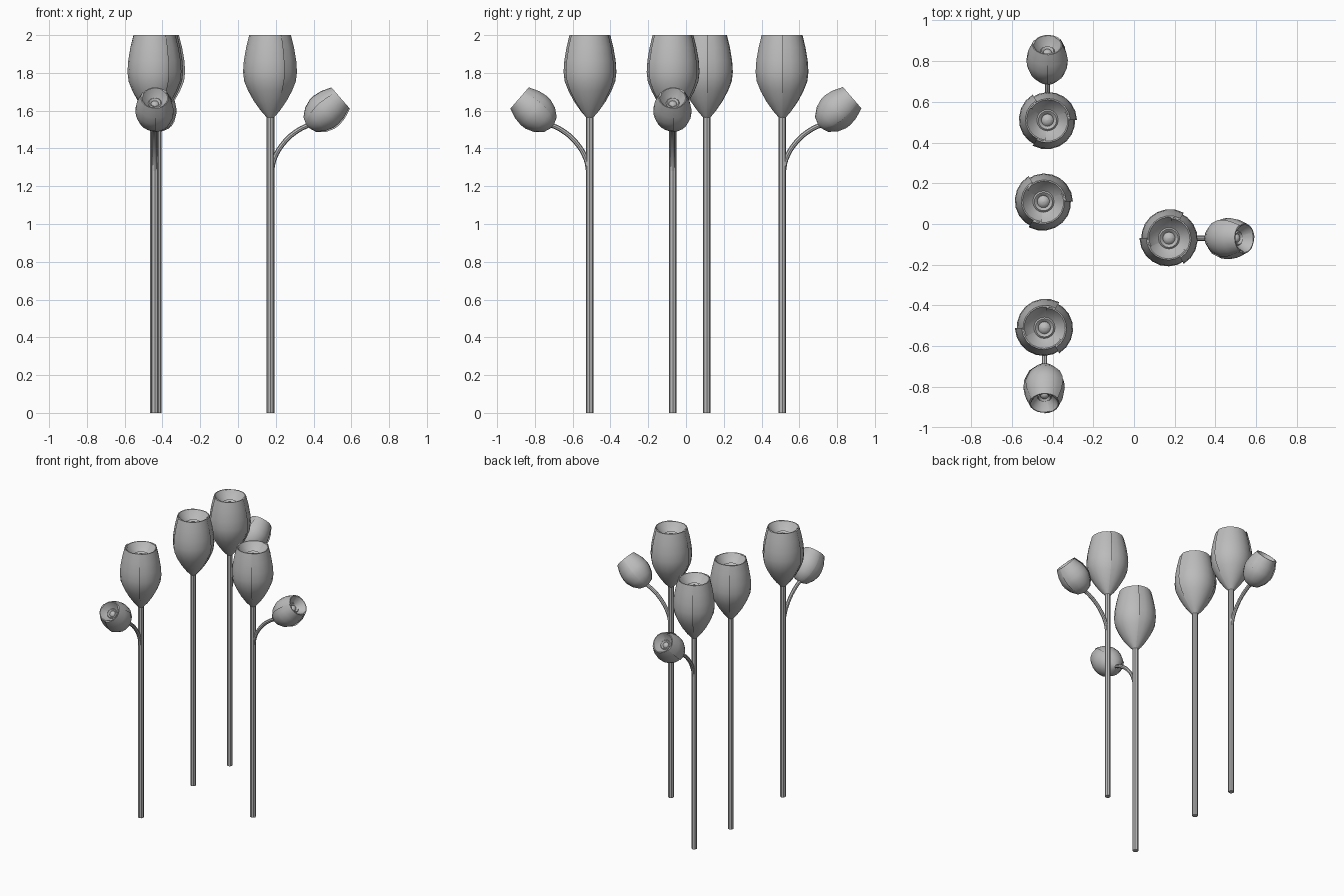
import bpy, math
from mathutils import Matrix, Vector

cube = bpy.data.objects.get("Cube")
if cube:
    bpy.data.objects.remove(cube, do_unlink=True)

GREY = (0.5, 0.5, 0.5, 1)
mat = bpy.data.materials.new("plain grey")
mat.use_nodes = True
mat.diffuse_color = GREY
mat.node_tree.nodes["Principled BSDF"].inputs["Base Color"].default_value = GREY

# Petal profiles (radius, height): outside, rim, then the inner slope
FLOWER = [(0.02, 0), (0.05, 0.035), (0.085, 0.085), (0.115, 0.14), (0.135, 0.19),
          (0.141, 0.24), (0.137, 0.3), (0.125, 0.37), (0.109, 0.435),
          (0.103, 0.435), (0.08, 0.4), (0.05, 0.375)]
BUD = [(0.012, -0.02), (0.052, -0.005), (0.084, 0.035), (0.1, 0.08), (0.102, 0.11),
       (0.095, 0.155), (0.074, 0.21), (0.069, 0.21), (0.054, 0.185), (0.034, 0.165)]
# Heart profile, on a unit radius: a low lip around a small dome
HEART = [(1.05, -0.5), (1.05, 0.1), (0.9, 0.25), (0.7, 0.1), (0.6, -0.05),
         (0.45, 0.12), (0.25, 0.22), (0.0, 0.26)]


def finish(obj, angle=40):
    obj.data.materials.clear()
    obj.data.materials.append(mat)
    bpy.ops.object.select_all(action='DESELECT')
    obj.select_set(True)
    bpy.context.view_layer.objects.active = obj
    bpy.ops.object.shade_smooth_by_angle(angle=math.radians(angle))


def sheet(verts, faces, profile, start, span, steps, swell):
    """Turn a profile through span; swell gives the radius factor along it."""
    base, n = len(verts), len(profile)
    for i in range(steps + 1):
        t = i / steps
        a = start + span * t
        for r, z in profile:
            k = r * swell(t)
            verts.append((k * math.cos(a), k * math.sin(a), z))
    for i in range(steps):
        for j in range(n - 1):
            p = base + i * n + j
            faces.append((p, p + n, p + n + 1, p + 1))


def blossom(name, profile, matrix, turn):
    verts, faces = [], []
    # Three petals, each tucked under the next
    for k in range(3):
        sheet(verts, faces, profile, turn + k * math.tau / 3,
              math.radians(144), 8, lambda t: 1.03 - 0.08 * t)
    # Raised heart inside the petals
    r, z = profile[-1]
    heart = [(r * a, z + r * b) for a, b in HEART]
    sheet(verts, faces, heart, 0, math.tau, 16, lambda t: 1)
    mesh = bpy.data.meshes.new(name)
    mesh.from_pydata(verts, [], faces)
    mesh.validate()
    obj = bpy.data.objects.new(name, mesh)
    obj.matrix_world = matrix
    bpy.context.collection.objects.link(obj)
    finish(obj)


def tube(name, points, radius):
    curve = bpy.data.curves.new(name, 'CURVE')
    curve.dimensions = '3D'
    curve.bevel_depth = radius
    curve.bevel_resolution = 2
    curve.use_fill_caps = True
    curve.resolution_u = 4
    spline = curve.splines.new('BEZIER')
    spline.bezier_points.add(len(points) - 1)
    for bp, p in zip(spline.bezier_points, points):
        bp.co = p
        bp.handle_left_type = bp.handle_right_type = 'AUTO'
    temp = bpy.data.objects.new(name + "_path", curve)
    bpy.context.collection.objects.link(temp)
    graph = bpy.context.evaluated_depsgraph_get()
    mesh = bpy.data.meshes.new_from_object(temp.evaluated_get(graph))
    bpy.data.objects.remove(temp, do_unlink=True)
    obj = bpy.data.objects.new(name, mesh)
    bpy.context.collection.objects.link(obj)
    finish(obj)


# Branch path (outward, height) from the stem to the bud
BRANCH = [(0.005, 1.27), (0.02, 1.345), (0.075, 1.435), (0.145, 1.495), (0.215, 1.53)]

# Name, place, petal turn, direction of the side bud (degrees)
PLANTS = [("back", -0.425, 0.51, 0, 90),
          ("middle", -0.445, 0.11, 0, None),
          ("left", 0.172, -0.07, 60, 0),
          ("front", -0.44, -0.51, 180, -90)]

for name, x, y, turn, side in PLANTS:
    place = Matrix.Translation((x, y, 0))
    tube(name + "_stem", [(x, y, 0), (x, y, 1.58)], 0.02)
    blossom(name + "_flower", FLOWER, place @ Matrix.Translation((0, 0, 1.565)),
            math.radians(turn))
    if side is not None:
        out = place @ Matrix.Rotation(math.radians(side), 4, 'Z')
        tube(name + "_branch", [out @ Vector((d, 0, z)) for d, z in BRANCH], 0.013)
        tilt = Matrix.Translation((0.212, 0, 1.53)) @ Matrix.Rotation(math.radians(49), 4, 'Y')
        blossom(name + "_bud", BUD, out @ tilt, math.radians(turn + 60))
